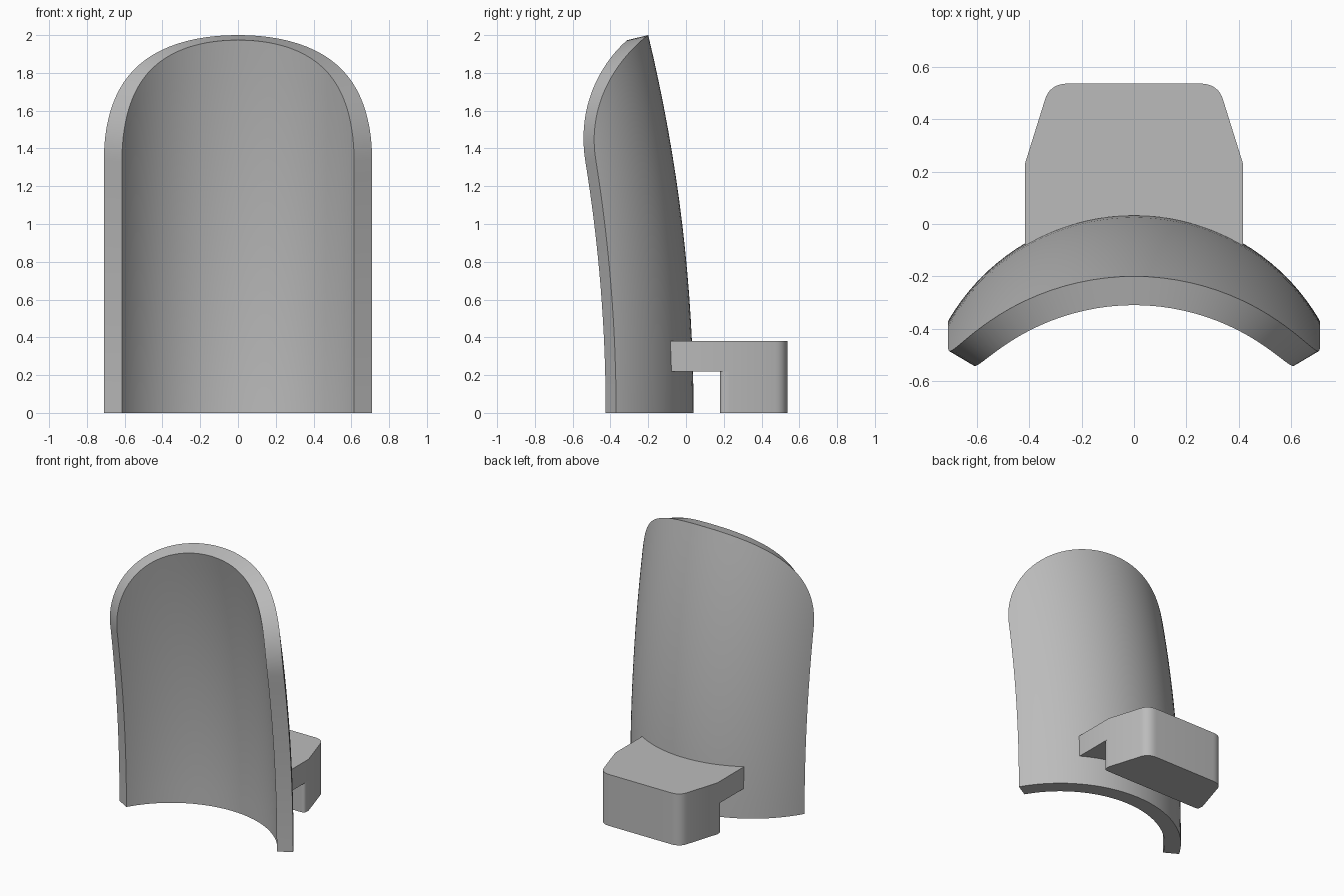
import bpy
import bmesh
from math import sin, cos, pi, radians, sqrt
from mathutils import Vector

cube = bpy.data.objects.get("Cube")
if cube:
    bpy.data.objects.remove(cube, do_unlink=True)

grey = bpy.data.materials.new("plain grey")
grey.use_nodes = True
colour = (0.5, 0.5, 0.5, 1)
grey.diffuse_color = colour
grey.node_tree.nodes["Principled BSDF"].inputs["Base Color"].default_value = colour

RADIUS, THICK, CENTRE_Y = 0.82, 0.11, -0.78
HALF_ANGLE = radians(60)
COLS, ROWS = 48, 16


def finish(bm, name):
    """Turn a bmesh into a smooth-shaded object with sharp edges kept."""
    bmesh.ops.recalc_face_normals(bm, faces=bm.faces)
    mesh = bpy.data.meshes.new(name)
    bm.to_mesh(mesh)
    bm.free()
    mesh.materials.append(grey)
    obj = bpy.data.objects.new(name, mesh)
    bpy.context.collection.objects.link(obj)
    bpy.ops.object.select_all(action="DESELECT")
    obj.select_set(True)
    bpy.context.view_layer.objects.active = obj
    bpy.ops.object.shade_smooth_by_angle(angle=radians(30))
    return obj


# Curved back shell: an arc that leans forward as it rises, with a domed top
def shell_point(u, t, inner):
    a = u * HALF_ANGLE
    top = 1.34 + 0.66 * sqrt(max(0, 1 - abs(u) ** 2.1))
    z = t * top
    r = RADIUS - (THICK if inner else 0)
    lean = -0.06 * z * z
    drop = 0.12 * z * THICK * cos(a) if inner else 0
    return Vector((r * sin(a), CENTRE_Y + r * cos(a) + lean, z - drop))


bm = bmesh.new()
sides = []
for inner in (False, True):
    sides.append([[bm.verts.new(shell_point(sin(pi * (c / COLS - 0.5)), r / ROWS, inner))
                   for r in range(ROWS + 1)] for c in range(COLS + 1)])
for grid in sides:
    for c in range(COLS):
        for r in range(ROWS):
            bm.faces.new((grid[c][r], grid[c + 1][r], grid[c + 1][r + 1], grid[c][r + 1]))

# Rim joining the outer and inner surfaces
rim = [(c, 0) for c in range(COLS)] + [(COLS, r) for r in range(ROWS)]
rim += [(c, ROWS) for c in range(COLS, 0, -1)] + [(0, r) for r in range(ROWS, 0, -1)]
outer, inside = sides
for (c, r), (d, s) in zip(rim, rim[1:] + rim[:1]):
    bm.faces.new((outer[c][r], outer[d][s], inside[d][s], inside[c][r]))
finish(bm, "back_shell")


# Hook: a plate reaching back from the shell with a block hanging below it
def rounded(a, corner, b, steps=8):
    a, corner, b = Vector(a), Vector(corner), Vector(b)
    return [a.lerp(corner, i / steps).lerp(corner.lerp(b, i / steps), i / steps)
            for i in range(steps + 1)]


bm = bmesh.new()
HALF_W = 0.417
tail = [Vector((HALF_W, 0.23))] + rounded((0.342, 0.47), (0.325, 0.537), (0.25, 0.537))
block_front = rounded((0.39, 0.18), (HALF_W, 0.18), (HALF_W, 0.205), 4)
fit = RADIUS - 0.008
arc = [Vector((x, CENTRE_Y + sqrt(fit * fit - x * x)))
       for x in [HALF_W * i / 12 for i in range(13)]]


def mirrored(half):
    return half + [Vector((-p.x, p.y)) for p in reversed(half) if p.x > 0]


def prism(outline, low, high):
    rings = [[bm.verts.new((p.x, p.y, z)) for p in outline] for z in (low, high)]
    n = len(outline)
    bm.faces.new(rings[0])
    bm.faces.new(rings[1])
    for i in range(n):
        j = (i + 1) % n
        bm.faces.new((rings[0][i], rings[0][j], rings[1][j], rings[1][i]))


prism(mirrored(arc + tail), 0.22, 0.38)
prism(mirrored(block_front + tail), 0, 0.22)

# Weld the two pieces into one hook and drop the hidden face between them
bmesh.ops.remove_doubles(bm, verts=bm.verts, dist=0.0001)
hidden = [f for f in bm.faces if abs(f.normal.z) > 0.9
          and all(abs(v.co.z - 0.22) < 0.001 for v in f.verts)]
bmesh.ops.delete(bm, geom=hidden, context="FACES")
under = mirrored(arc + [Vector((HALF_W, 0.23))])[:len(arc) + 1]
under += [p for p in reversed(block_front)]
under = under + [Vector((-p.x, p.y)) for p in reversed(under) if p.x > 0]
bm.faces.new([bm.verts.new((p.x, p.y, 0.22)) for p in under])
bmesh.ops.remove_doubles(bm, verts=bm.verts, dist=0.0001)
finish(bm, "rear_hook")
